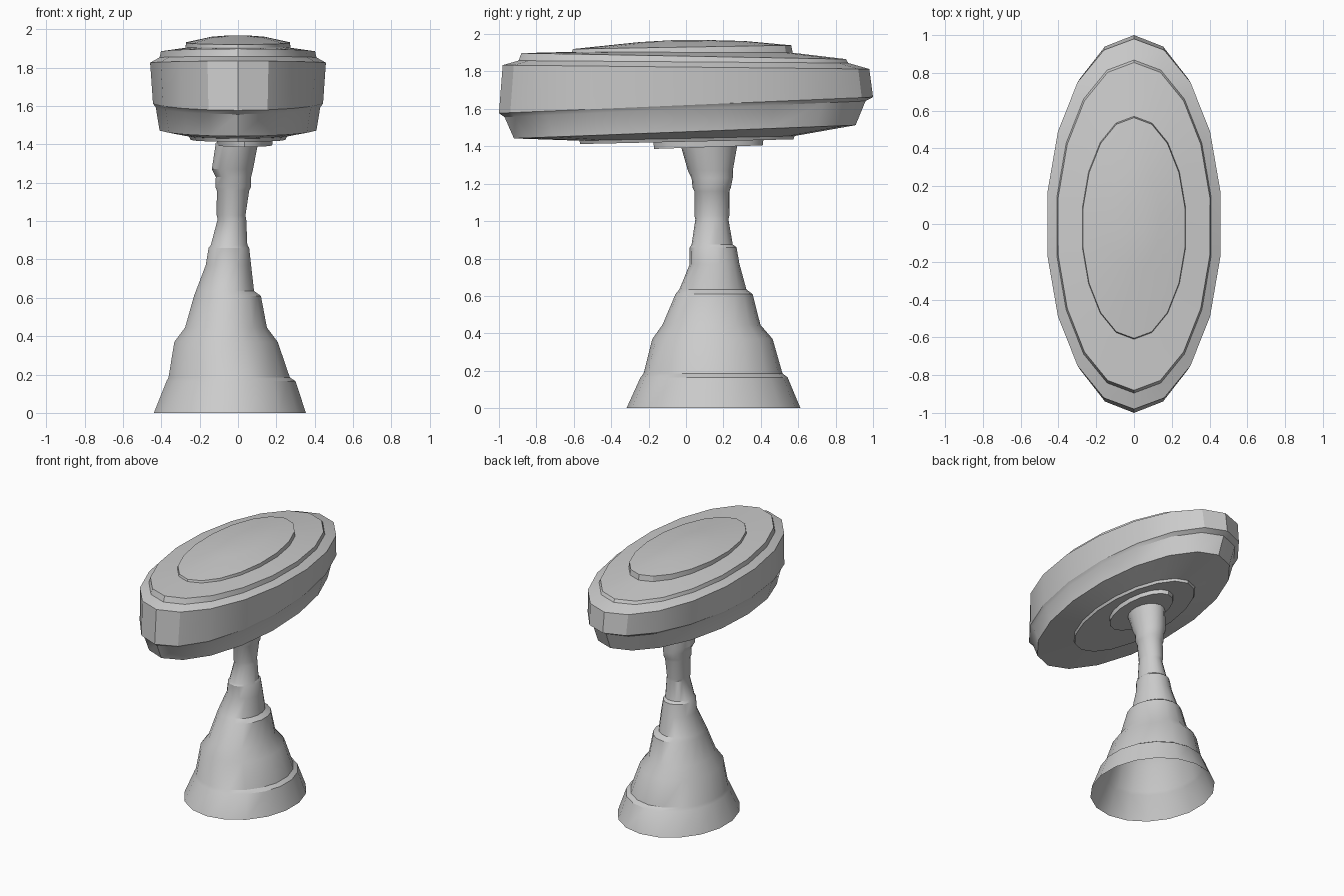
import bpy, bmesh
from math import sin, cos, pi, radians

if "Cube" in bpy.data.objects:
    bpy.data.objects.remove(bpy.data.objects["Cube"])

SIDES = 18

grey = bpy.data.materials.new("light_grey")
grey.use_nodes = True
grey.diffuse_color = (0.6, 0.6, 0.6, 1)
grey.node_tree.nodes["Principled BSDF"].inputs["Base Color"].default_value = (0.6, 0.6, 0.6, 1)


def loft(name, rings, cap):
    """Join oval rings (x0, x1, y0, y1, z at y0, z at y1) into a turned, tilted form."""
    bm = bmesh.new()
    loops = []
    for x0, x1, y0, y1, z0, z1 in rings:
        loop = []
        for i in range(SIDES):
            a = 2 * pi * i / SIDES
            x = (x0 + x1) / 2 + (x1 - x0) / 2 * sin(a)
            t = (1 - cos(a)) / 2
            loop.append(bm.verts.new((x, y0 + (y1 - y0) * t, z0 + (z1 - z0) * t)))
        loops.append(loop)
    for low, high in zip(loops, loops[1:]):
        for i in range(SIDES):
            j = (i + 1) % SIDES
            bm.faces.new((low[i], low[j], high[j], high[i]))
    if cap:
        bm.faces.new(loops[0][::-1])
        bm.faces.new(loops[-1])
    bmesh.ops.recalc_face_normals(bm, faces=bm.faces)
    mesh = bpy.data.meshes.new(name)
    bm.to_mesh(mesh)
    bm.free()
    obj = bpy.data.objects.new(name, mesh)
    bpy.context.collection.objects.link(obj)
    mesh.materials.append(grey)
    bpy.ops.object.select_all(action='DESELECT')
    obj.select_set(True)
    bpy.context.view_layer.objects.active = obj
    bpy.ops.object.shade_smooth_by_angle(angle=radians(30))
    return obj


# Hollow turned stem, open underneath: height, then x and y extents
stem = [
    (0.00, -.445, .36, -.318, .612),
    (0.165, -.378, .305, -.243, .543),
    (0.185, -.367, .275, -.227, .516),
    (0.37, -.336, .211, -.18, .463),
    (0.445, -.279, .154, -.126, .398),
    (0.61, -.232, .122, -.056, .356),
    (0.635, -.222, .086, -.035, .323),
    (0.77, -.17, .07, .02, .286),
    (0.86, -.155, .06, .02, .27),
    (0.875, -.143, .05, .03, .25),
    (1.01, -.107, .044, .05, .227),
    (1.03, -.112, .04, .045, .232),
    (1.16, -.112, .06, .045, .232),
    (1.18, -.12, .07, .035, .24),
    (1.23, -.117, .07, .03, .25),
    (1.27, -.138, .08, .01, .25),
    (1.41, -.117, .107, -.03, .275),
]
loft("stem", [(x0, x1, y0, y1, z, z) for z, x0, x1, y0, y1 in stem], False)

# Tilted oval head: half width, y extents, heights at front and back
head = [
    (.25, -.565, .575, 1.412, 1.437),
    (.26, -.57, .58, 1.43, 1.455),
    (.415, -.92, .907, 1.442, 1.513),
    (.435, -.97, .96, 1.556, 1.642),
    (.45, -1.0, 1.0, 1.577, 1.663),
    (.465, -.98, .98, 1.834, 1.813),
    (.415, -.895, .868, 1.858, 1.845),
    (.408, -.88, .855, 1.898, 1.866),
    (.278, -.61, .57, 1.905, 1.90),
    (.275, -.605, .563, 1.92, 1.94),
    (.14, -.25, .31, 1.957, 1.963),
    (.05, -.08, .12, 1.967, 1.968),
]
loft("head", [(-w, w, *rest) for w, *rest in head], True)

# Mounting disc between stem and head
loft("mount_disc", [(-.11, .18, -.17, .41, 1.386, 1.405),
                    (-.115, .185, -.175, .415, 1.425, 1.445)], True)
